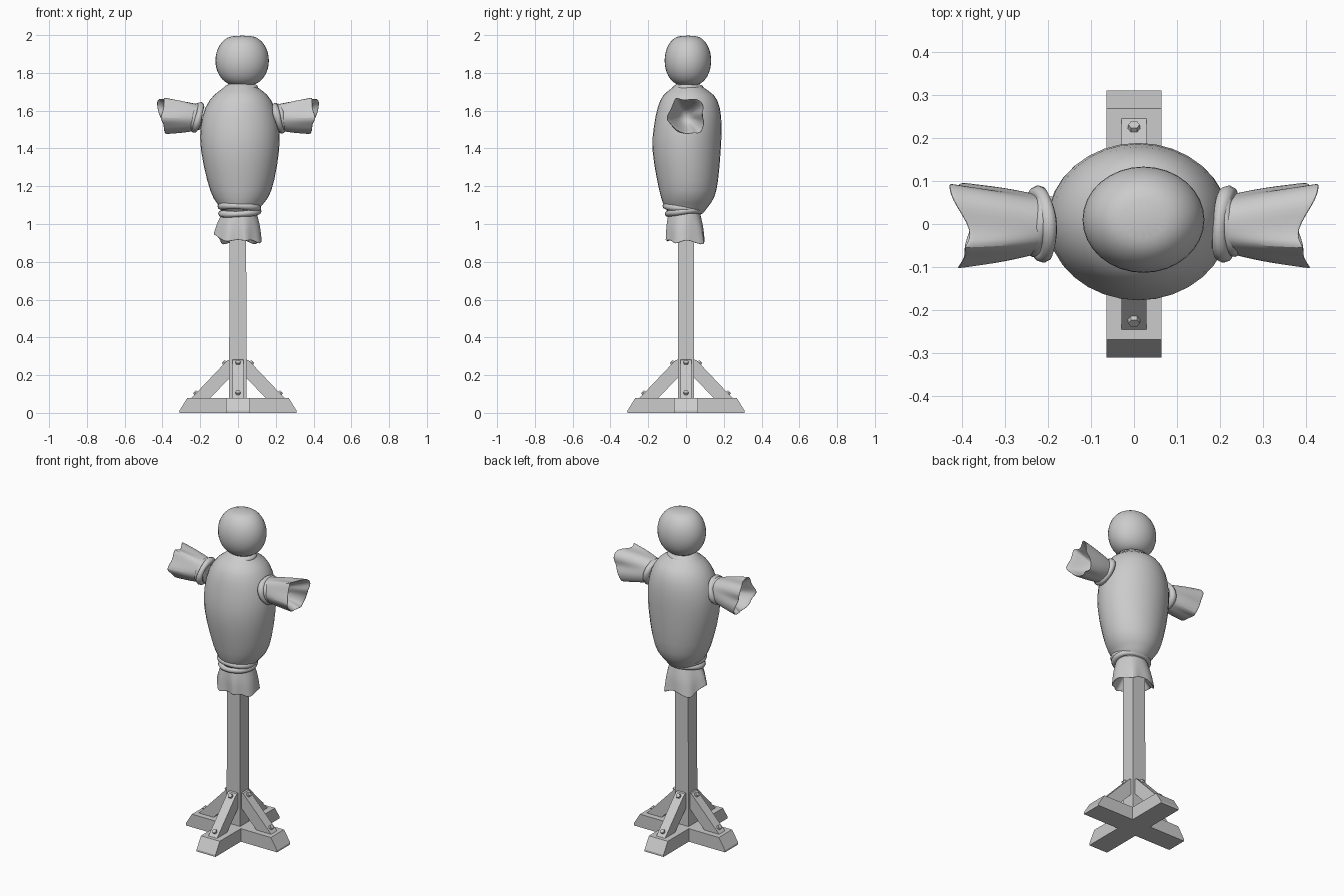
import bpy, bmesh, math
from mathutils import Vector, Matrix

cube = bpy.data.objects.get("Cube")
if cube:
    bpy.data.objects.remove(cube, do_unlink=True)

grey = bpy.data.materials.new("plain grey")
grey.use_nodes = True
grey.diffuse_color = (0.6, 0.6, 0.6, 1)
grey.node_tree.nodes["Principled BSDF"].inputs["Base Color"].default_value = (0.6, 0.6, 0.6, 1)


def finish(name, bm, smooth=0, subsurf=0):
    bmesh.ops.recalc_face_normals(bm, faces=bm.faces)
    mesh = bpy.data.meshes.new(name)
    bm.to_mesh(mesh)
    bm.free()
    mesh.materials.append(grey)
    ob = bpy.data.objects.new(name, mesh)
    bpy.context.collection.objects.link(ob)
    if subsurf:
        mod = ob.modifiers.new("Subdivision", 'SUBSURF')
        mod.levels = mod.render_levels = subsurf
    if smooth:
        bpy.ops.object.select_all(action='DESELECT')
        ob.select_set(True)
        bpy.context.view_layer.objects.active = ob
        bpy.ops.object.shade_smooth_by_angle(angle=math.radians(smooth))
    return ob


def loft(name, rings, smooth=60, subsurf=1):
    """Skin a list of equal-length point rings and cap both ends."""
    bm = bmesh.new()
    loops = [[bm.verts.new(p) for p in ring] for ring in rings]
    n = len(loops[0])
    for a, b in zip(loops, loops[1:]):
        for i in range(n):
            bm.faces.new((a[i], a[(i + 1) % n], b[(i + 1) % n], b[i]))
    bm.faces.new(loops[0])
    bm.faces.new(loops[-1])
    return finish(name, bm, smooth, subsurf)


def ellipse(cx, cy, z, rx, ry, n=16):
    return [Vector((cx + rx * math.cos(t), cy + ry * math.sin(t), z))
            for t in (2 * math.pi * i / n for i in range(n))]


def prism(name, profile, half, turn):
    """Extrude an x-z profile across y, then turn it about z."""
    bm = bmesh.new()
    sides = [[bm.verts.new((x, y, z)) for x, z in profile] for y in (-half, half)]
    n = len(profile)
    for i in range(n):
        bm.faces.new((sides[0][i], sides[0][(i + 1) % n], sides[1][(i + 1) % n], sides[1][i]))
    for side in sides:
        bm.faces.new(side)
    bm.transform(Matrix.Rotation(turn, 4, 'Z'))
    return finish(name, bm)


def rope(name, centre, rx, ry, thick, tilt):
    """Rope ring with a slightly uneven thickness."""
    bm = bmesh.new()
    n, m = 28, 8
    grid = []
    for i in range(n):
        t = 2 * math.pi * i / n
        r = thick * (1 + 0.12 * math.sin(3 * t + centre[2] * 9))
        row = []
        for j in range(m):
            s = 2 * math.pi * j / m
            row.append(bm.verts.new(((rx + r * math.cos(s)) * math.cos(t),
                                     (ry + r * math.cos(s)) * math.sin(t), r * math.sin(s))))
        grid.append(row)
    for i in range(n):
        for j in range(m):
            a, b = grid[i], grid[(i + 1) % n]
            bm.faces.new((a[j], b[j], b[(j + 1) % m], a[(j + 1) % m]))
    bm.transform(Matrix.Translation(centre) @ Matrix.Rotation(tilt[1], 4, 'Y')
                 @ Matrix.Rotation(tilt[0], 4, 'X'))
    return finish(name, bm, 80)


def flared_cloth(name, start, rim, inner):
    """Gathered cloth opening from a small ring to a ragged rim, hollow at the end."""
    start_c = sum(start, Vector()) / len(start)
    rim_c = sum(rim, Vector()) / len(rim)
    grown = [rim_c + (p - rim_c) * 1.06 for p in rim]
    rings = [start]
    for f, bulge in ((0.12, 1.0), (0.5, 1.06), (0.9, 1.0), (1.0, 1.0)):
        mid = start_c.lerp(rim_c, f)
        rings.append([mid + (a.lerp(b, f) - mid) * bulge for a, b in zip(start, grown)])
    deep = rim_c.lerp(start_c, 0.65)
    rings.append([p.lerp(rim_c, 0.07) for p in grown])
    rings.append([deep + (p - start_c) * inner for p in start])
    return loft(name, rings, 70, 2)


# Crossed base beams with bevelled ends, and the upright post
for label, turn in (("side", 0), ("front_back", math.pi / 2)):
    prism(f"base_beam_{label}", [(-0.31, 0), (0.31, 0), (0.31, 0.012), (0.268, 0.08),
                                 (-0.268, 0.08), (-0.31, 0.012)], 0.064, turn)
prism("post", [(-0.048, 0.05), (0.045, 0.05), (0.043, 1.1), (-0.043, 1.1)], 0.043, 0)

# Diagonal braces, each with two faceted pegs
for k, label in enumerate(("left", "back", "right", "front")):
    turn = k * math.pi / 2
    prism(f"brace_{label}", [(0.03, 0.285), (0.055, 0.28), (0.245, 0.08),
                             (0.145, 0.08), (0.03, 0.2)], 0.029, turn)
    for spot, x, z in (("upper", 0.068, 0.262), ("lower", 0.22, 0.102)):
        bm = bmesh.new()
        bmesh.ops.create_cone(bm, cap_ends=True, segments=6, radius1=0.017, radius2=0.013, depth=0.03)
        bm.transform(Matrix.Rotation(turn, 4, 'Z') @ Matrix.Translation((x, 0, z))
                     @ Matrix.Rotation(math.radians(45), 4, 'Y'))
        finish(f"peg_{label}_{spot}", bm)

# Stuffed sack body: height, centre x, centre y, radius x, radius y
body = [(1.04, 0.01, 0, 0.09, 0.09), (1.09, 0.01, 0, 0.105, 0.115), (1.13, 0.015, 0.01, 0.15, 0.145),
        (1.22, 0.015, 0.01, 0.182, 0.165), (1.40, 0.01, 0, 0.218, 0.19), (1.52, 0.01, 0.01, 0.217, 0.185),
        (1.62, 0.01, 0.015, 0.192, 0.172), (1.69, 0.015, 0.015, 0.145, 0.14), (1.72, 0.015, 0.01, 0.09, 0.08),
        (1.75, 0.015, 0.01, 0.07, 0.065)]
loft("body", [ellipse(cx, cy, z, rx, ry) for z, cx, cy, rx, ry in body])

# Slightly boxy round head
head = []
for i in range(1, 10):
    a = math.pi * i / 10
    w = math.sin(a) ** 0.8
    head.append(ellipse(0.022, 0.01, 1.865 - 0.14 * math.cos(a), 0.147 * w, 0.128 * w))
loft("head", head, 80)

# Ropes at the neck and waist
rope("neck_rope", (0.015, 0.012, 1.716), 0.075, 0.063, 0.017, (0.04, -0.08))
rope("waist_rope_upper", (0.008, -0.015, 1.088), 0.098, 0.094, 0.018, (-0.08, 0.05))
rope("waist_rope_lower", (0.01, -0.01, 1.062), 0.098, 0.088, 0.017, (0.1, -0.06))

# Ragged skirt under the waist rope
skirt_rim = [(0.125, 0, 0.92), (0.10, 0.04, 0.9), (0.085, 0.10, 0.885), (0.03, 0.085, 0.92),
             (-0.02, 0.10, 0.91), (-0.09, 0.08, 0.88), (-0.085, 0.03, 0.92), (-0.14, -0.01, 0.955),
             (-0.09, -0.06, 0.92), (-0.06, -0.11, 0.9), (0.0, -0.08, 0.92), (0.04, -0.115, 0.905),
             (0.07, -0.075, 0.92), (0.115, -0.06, 0.885)]
flared_cloth("skirt", ellipse(0.01, -0.01, 1.07, 0.09, 0.085, len(skirt_rim)),
             [Vector(p) for p in skirt_rim], 0.6)

# Tied sleeve stubs on both sides
sleeve_rim = [(0.40, 0.10, 1.54), (0.42, 0.075, 1.58), (0.43, 0.10, 1.62), (0.43, 0.06, 1.67),
              (0.37, -0.02, 1.645), (0.40, -0.055, 1.68), (0.39, -0.07, 1.61), (0.42, -0.11, 1.56),
              (0.39, -0.075, 1.53), (0.40, -0.05, 1.495), (0.37, 0.01, 1.475), (0.40, 0.04, 1.49),
              (0.38, 0.075, 1.475)]
for label, side in (("left", 1), ("right", -1)):
    n = len(sleeve_rim)
    angles = [2 * math.pi * i / n - 0.15 for i in range(n)]
    start = [Vector((side * 0.19, 0.065 * math.cos(t), 1.565 + 0.068 * math.sin(t))) for t in angles]
    flared_cloth(f"sleeve_{label}", start, [Vector((side * x, y, z)) for x, y, z in sleeve_rim], 0.5)
    rope(f"sleeve_rope_{label}", (side * 0.215, 0, 1.562), 0.066, 0.072, 0.018,
         (0.08, side * math.radians(75)))
    rope(f"sleeve_rope_outer_{label}", (side * 0.225, 0.005, 1.562), 0.062, 0.066, 0.016,
         (-0.12, side * math.radians(80)))
